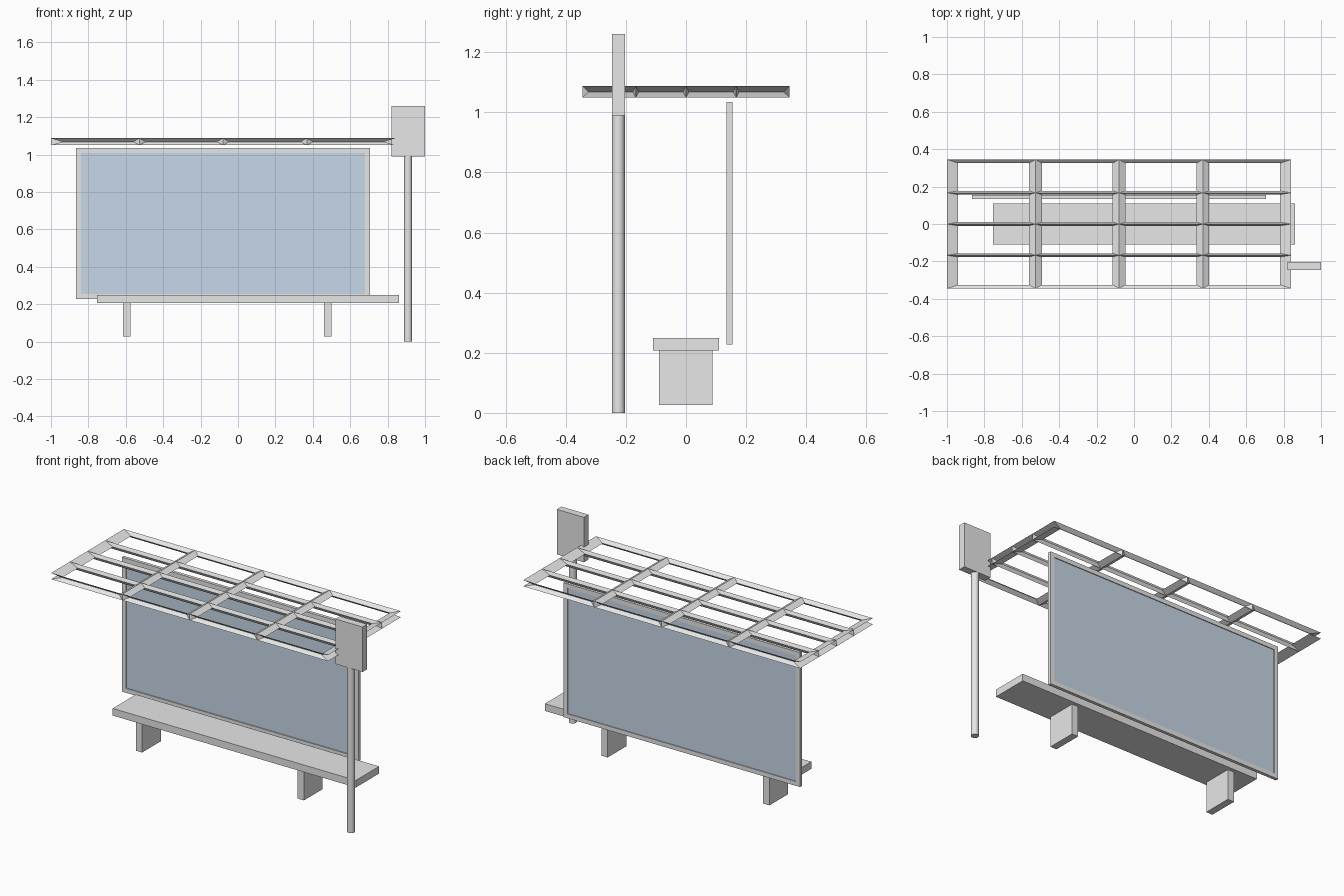
import bpy, bmesh

if "Cube" in bpy.data.objects:
    bpy.data.objects.remove(bpy.data.objects["Cube"])


def material(name, rgb):
    m = bpy.data.materials.new(name)
    m.diffuse_color = (*rgb, 1)
    m.use_nodes = True
    m.node_tree.nodes["Principled BSDF"].inputs["Base Color"].default_value = m.diffuse_color
    return m


GREY = material("light_grey", (0.8, 0.8, 0.8))
GLASS = material("pale_blue_glass", (0.58, 0.69, 0.81))


def finish(bm, name, mat):
    mesh = bpy.data.meshes.new(name)
    bm.to_mesh(mesh)
    bm.free()
    ob = bpy.data.objects.new(name, mesh)
    ob.data.materials.append(mat)
    bpy.context.collection.objects.link(ob)
    return ob


def box(name, x, y, z, mat=GREY):
    bm = bmesh.new()
    bmesh.ops.create_cube(bm, size=1)
    for v in bm.verts:
        v.co = [(r[0] + r[1]) / 2 + c * (r[1] - r[0]) for c, r in zip(v.co, (x, y, z))]
    return finish(bm, name, mat)


# Bench: seat slab on two block legs
box("bench_seat", (-0.755, 0.86), (-0.11, 0.11), (0.207, 0.25))
for side, x in (("left", -0.595), ("right", 0.48)):
    box("bench_leg_" + side, (x - 0.021, x + 0.021), (-0.09, 0.088), (0.026, 0.207))

# Back wall: rim bars around a recessed pane
X0, X1, Z0, Z1, RIM = -0.865, 0.705, 0.228, 1.035, 0.026
Y = (0.135, 0.154)
box("wall_rim_left", (X0, X0 + RIM), Y, (Z0, Z1))
box("wall_rim_right", (X1 - RIM, X1), Y, (Z0, Z1))
box("wall_rim_bottom", (X0 + RIM, X1 - RIM), Y, (Z0, Z0 + RIM))
box("wall_rim_top", (X0 + RIM, X1 - RIM), Y, (Z1 - RIM, Z1))
box("glass_pane", (X0 + RIM, X1 - RIM), (0.141, 0.149), (Z0 + RIM, Z1 - RIM), GLASS)

# Sign on a round pole
box("sign_panel", (0.82, 1.0), (-0.246, -0.203), (0.99, 1.26))
bpy.ops.mesh.primitive_cylinder_add(vertices=24, radius=0.0215, depth=0.99,
                                    location=(0.909, -0.225, 0.495))
pole = bpy.context.object
pole.name = "sign_pole"
pole.data.materials.append(GREY)
bpy.ops.object.shade_smooth_by_angle()

# Roof lattice: diamond-section bars inside, bars with an outward V groove on the border
XS = (-1.0, -0.527, -0.08, 0.368, 0.84)
YS = (-0.345, -0.167, 0.0, 0.167, 0.345)
BOTTOM, MIDDLE, TOP = 1.05, 1.068, 1.087


def opening(lines, i, border, inner):
    a = border if i == 0 else inner
    b = border if i == len(lines) - 2 else inner
    return lines[i] + a, lines[i + 1] - b


def ring(x, y, z):
    return [(x[0], y[0], z), (x[1], y[0], z), (x[1], y[1], z), (x[0], y[1], z)]


bm = bmesh.new()


def face(*points):
    bm.faces.new([bm.verts.new(p) for p in points])


for i in range(4):
    for j in range(4):
        cx, cy = XS[i:i + 2], YS[j:j + 2]
        hole = ring(opening(XS, i, 0.06, 0.034), opening(YS, j, 0.02, 0.01), MIDDLE)
        up, low = ring(cx, cy, TOP), ring(cx, cy, BOTTOM)
        for k in range(4):
            n = (k + 1) % 4
            face(up[k], up[n], hole[n], hole[k])
            face(low[n], low[k], hole[k], hole[n])
            # Bar ends closed where they meet the border
            on_x = up[k][0] in (XS[0], XS[-1])
            on_y = up[k][1] in (YS[0], YS[-1])
            if on_x != on_y:
                face(up[k], hole[k], low[k])
bmesh.ops.remove_doubles(bm, verts=bm.verts, dist=0.0001)
bmesh.ops.recalc_face_normals(bm, faces=bm.faces)
finish(bm, "roof_lattice", GREY)
